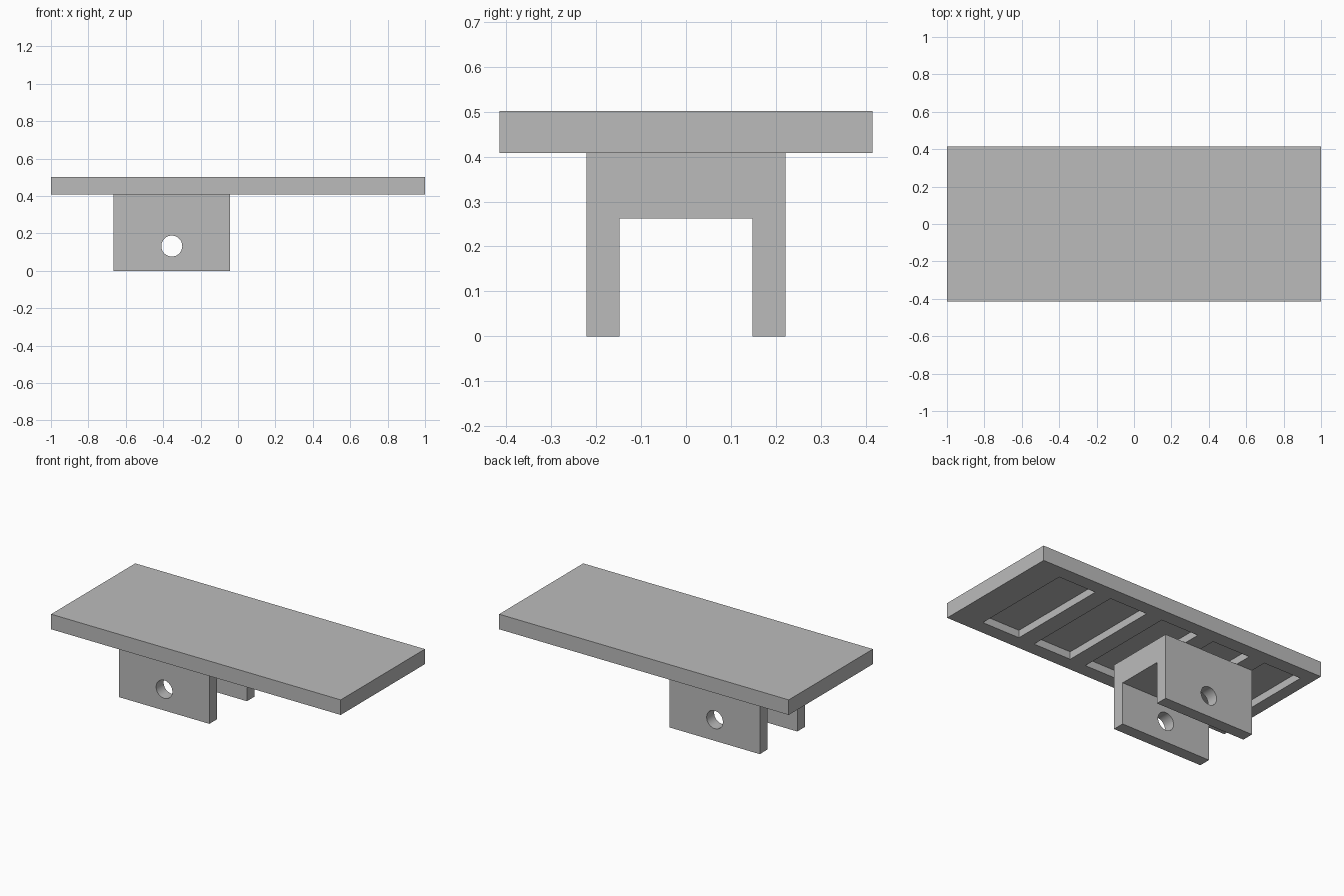
import bpy, bmesh
from mathutils import Matrix, Vector

if "Cube" in bpy.data.objects:
    bpy.data.objects.remove(bpy.data.objects["Cube"], do_unlink=True)

grey = bpy.data.materials.new("plain grey")
grey.use_nodes = True
grey.diffuse_color = (0.5, 0.5, 0.5, 1)
grey.node_tree.nodes["Principled BSDF"].inputs["Base Color"].default_value = grey.diffuse_color


def add_object(name, bm):
    bmesh.ops.recalc_face_normals(bm, faces=bm.faces)
    mesh = bpy.data.meshes.new(name)
    bm.to_mesh(mesh)
    bm.free()
    mesh.materials.append(grey)
    obj = bpy.data.objects.new(name, mesh)
    bpy.context.collection.objects.link(obj)
    return obj


def add_box(bm, low, high):
    low, high = Vector(low), Vector(high)
    matrix = Matrix.Translation((low + high) / 2) @ Matrix.Diagonal((*(high - low), 1))
    bmesh.ops.create_cube(bm, size=1, matrix=matrix)


def cut(obj, cutter):
    cutter.hide_render = True
    mod = obj.modifiers.new("cut", "BOOLEAN")
    mod.operation = "DIFFERENCE"
    mod.solver = "EXACT"
    mod.object = cutter
    bpy.ops.object.select_all(action="DESELECT")
    obj.select_set(True)
    bpy.context.view_layer.objects.active = obj
    bpy.ops.object.modifier_apply(modifier=mod.name)
    bpy.data.objects.remove(cutter, do_unlink=True)
    bpy.ops.object.shade_smooth_by_angle()


BASE, TOP = 0.408, 0.502        # underside and top of the plate
LEFT, RIGHT = -0.665, -0.042    # bracket ends

# Flat plate with a row of shallow pockets underneath
bm = bmesh.new()
add_box(bm, (-1, -0.415, BASE), (1, 0.415, TOP))
plate = add_object("plate", bm)

bm = bmesh.new()
for i in range(5):
    x = 0.815 - i * 0.37
    add_box(bm, (x - 0.26, -0.328, BASE - 0.05), (x, 0.328, BASE + 0.047))
cut(plate, add_object("pocket_cutter", bm))

# Forked bracket: a U profile extruded along x
half = [(0.222, BASE), (0.222, 0), (0.148, 0), (0.148, 0.262)]
profile = half + [(-y, z) for y, z in reversed(half)]
bm = bmesh.new()
face = bm.faces.new([bm.verts.new((LEFT, y, z)) for y, z in profile])
moved = bmesh.ops.extrude_face_region(bm, geom=[face])["geom"]
bmesh.ops.translate(bm, vec=(RIGHT - LEFT, 0, 0),
                    verts=[v for v in moved if isinstance(v, bmesh.types.BMVert)])
bracket = add_object("bracket", bm)

# Pin hole through both arms
bm = bmesh.new()
bmesh.ops.create_cone(bm, cap_ends=True, segments=48, radius1=0.056, radius2=0.056, depth=1,
                      matrix=Matrix.Translation((-0.354, 0, 0.132)) @ Matrix.Rotation(1.5707963, 4, "X"))
cut(bracket, add_object("pin_hole_cutter", bm))
